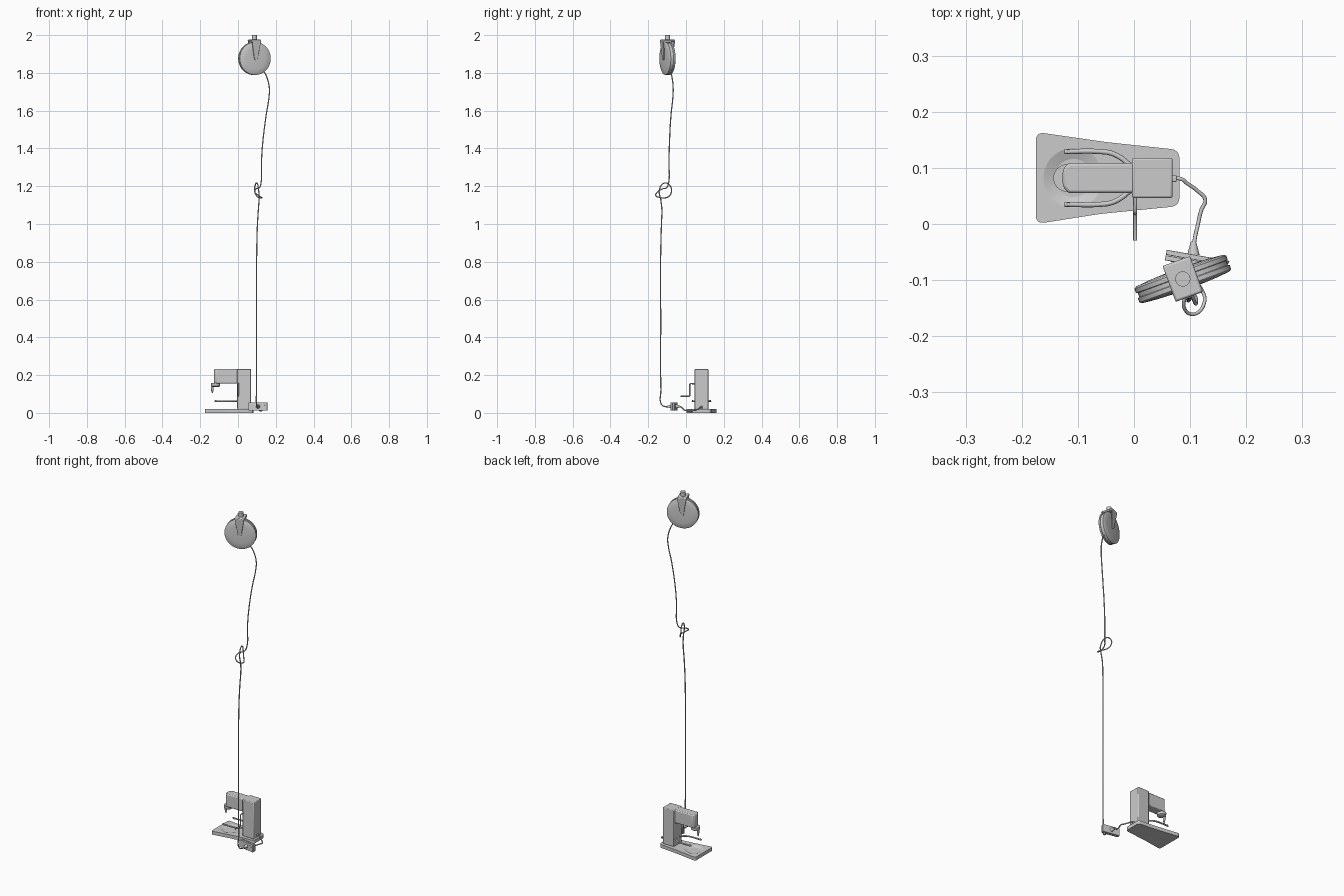
import bpy, bmesh
from math import sin, cos, pi, radians
from mathutils import Vector, Matrix

if "Cube" in bpy.data.objects:
    bpy.data.objects.remove(bpy.data.objects["Cube"])


def finish(name, bm, loc=(0, 0, 0), rot=(0, 0, 0), bevel=0, seg=2, angle=35):
    bmesh.ops.recalc_face_normals(bm, faces=bm.faces)
    me = bpy.data.meshes.new(name)
    bm.to_mesh(me)
    bm.free()
    ob = bpy.data.objects.new(name, me)
    bpy.context.collection.objects.link(ob)
    ob.location, ob.rotation_euler = loc, rot
    if bevel:
        m = ob.modifiers.new("bevel", 'BEVEL')
        m.width, m.segments, m.limit_method = bevel, seg, 'ANGLE'
    if angle:
        bpy.ops.object.select_all(action='DESELECT')
        ob.select_set(True)
        bpy.context.view_layer.objects.active = ob
        bpy.ops.object.shade_smooth_by_angle(angle=radians(angle))
    return ob


def prism(name, pts, a, b, plane='XY', **kw):
    bm = bmesh.new()
    def put(p, h):
        return (p[0], p[1], h) if plane == 'XY' else (p[0], h, p[1])
    f = bm.faces.new([bm.verts.new(put(p, a)) for p in pts])
    r = bmesh.ops.extrude_face_region(bm, geom=[f])
    off = Vector(put((0, 0), b - a))
    bmesh.ops.translate(bm, vec=off, verts=[v for v in r['geom'] if isinstance(v, bmesh.types.BMVert)])
    return finish(name, bm, **kw)


def rect(x0, x1, y0, y1):
    return [(x0, y0), (x1, y0), (x1, y1), (x0, y1)]


def rounded(pts, r, n=5):
    out = []
    for i, p in enumerate(pts):
        p = Vector(p)
        a = p + (Vector(pts[i - 1]) - p).normalized() * r
        c = p + (Vector(pts[(i + 1) % len(pts)]) - p).normalized() * r
        out += [a * (1 - t) ** 2 + p * 2 * t * (1 - t) + c * t * t for t in (k / n for k in range(n + 1))]
    return out


def lathe(name, prof, n=32, axis='Z', **kw):
    # profile is (radius, height) along the chosen axis
    bm = bmesh.new()
    rings = []
    for r, h in prof:
        ring = []
        for i in range(n):
            c, s = r * cos(2 * pi * i / n), r * sin(2 * pi * i / n)
            ring.append(bm.verts.new((c, s, h) if axis == 'Z' else (c, h, s)))
        rings.append(ring)
    for a, b in zip(rings, rings[1:]):
        for i in range(n):
            bm.faces.new((a[i], a[(i + 1) % n], b[(i + 1) % n], b[i]))
    bm.faces.new(rings[0])
    bm.faces.new(rings[-1])
    return finish(name, bm, **kw)


def tube(name, pts, r, kind='smooth', res=6):
    cu = bpy.data.curves.new(name, 'CURVE')
    cu.dimensions, cu.bevel_depth, cu.bevel_resolution = '3D', r, 2
    cu.use_fill_caps, cu.resolution_u = True, res
    sp = cu.splines.new('BEZIER')
    sp.bezier_points.add(len(pts) - 1)
    for bp, p in zip(sp.bezier_points, pts):
        bp.co = p
        bp.handle_left_type = bp.handle_right_type = 'AUTO' if kind == 'smooth' else 'VECTOR'
    ob = bpy.data.objects.new(name, cu)
    bpy.context.collection.objects.link(ob)
    return ob


CY = 0.082  # centre line of the machine

# flared base plate with a shallow dish under the head
base = prism("base_plate", rounded([(-.175, 0), (-.06, .018), (.081, .032), (.081, .132),
                                    (-.05, .146), (-.175, .164)], .016), 0, .02, angle=0)
dish = lathe("dish_cutter", [(.034, .013), (.056, .021), (.056, .03)], n=48, loc=(-.108, CY, 0), angle=0)
dish.hide_render = True
dish.hide_set(True)
m = base.modifiers.new("dish", 'BOOLEAN')
m.operation, m.object, m.solver = 'DIFFERENCE', dish, 'EXACT'

# column and arm
prism("column", rect(-.004, .069, .046, .118), .018, .233, bevel=.004)
prism("arm", [(.01, .055), (.01, .109), (-.117, .109), (-.127, .097), (-.127, .067), (-.117, .055)],
      .156, .232, bevel=.005)
prism("arm_fillet", [(0, .158), (-.012, .158), (-.007, .155), (-.003, .15), (0, .142)], .056, .108, 'XZ')

# working head and needle under the arm tip
lathe("head", [(.018, .138), (.024, .142), (.025, .158)], n=16, loc=(-.119, CY, 0))
lathe("needle", [(.002, .104), (.006, .118), (.007, .14)], n=12, loc=(-.136, CY, 0))

# pair of guide rails reaching out from the column
for s, side in ((1, "back"), (-1, "front")):
    pts = [(-.124, .047), (-.06, .047), (-.04, .044), (-.022, .035), (-.008, .024), (.01, .016)]
    tube("guide_rail_" + side, [(x, CY + s * y, .061) for x, y in pts], .0045)
    lathe("rail_peg_" + side, [(.0035, .057), (.0035, .067)], n=10, loc=(-.117, CY + s * .047, 0))

# hand crank on the front of the column
tube("crank", [(.002, .05, .155), (.002, .024, .155), (.002, .02, .151), (.002, .02, .092),
               (.002, .016, .088), (.002, -.029, .088)], .0036, 'straight')

# power strip, turned slightly
SC, SR = Vector((.106, -.064, .034)), radians(-10)
RS = Matrix.Rotation(SR, 3, 'Z')
for y0, y1, n in ((-.0095, -.0004, "front"), (.0004, .0095, "back")):
    prism("strip_shell_" + n, rounded(rect(-.05, .05, -.022, .022), .004, 3), y0, y1, 'XZ',
          loc=SC, rot=(0, 0, SR), bevel=.0012)
for i in (-1, 0, 1):
    lathe("socket", [(.011, -.0105), (.011, -.009)], n=20, axis='Y',
          loc=SC + RS @ Vector((i * .029, 0, 0)), rot=(0, 0, SR))
for s, side in ((1, "back"), (-1, "front")):
    lathe("strain_relief_" + side, [(.011, s * .009), (.009, s * .017), (.0045, s * .033)],
          n=14, axis='Y', loc=SC)

# short lead between strip and machine
tube("machine_lead", [(.106, -.045, .034), (.108, -.028, .032), (.113, -.005, .014), (.12, .025, .012),
                      (.127, .043, .013), (.112, .06, .018), (.094, .073, .026), (.085, .08, .03),
                      (.065, .081, .03)], .0035)
prism("lead_bush", rect(.066, .076, .075, .087), .024, .036, bevel=.002)

# long hanging cord with a loose knot
tube("hanging_cord", [
    (.106, -.085, .034), (.102, -.113, .034), (.098, -.13, .045), (.098, -.133, .12), (.098, -.134, .5),
    (.099, -.134, .85), (.103, -.13, 1.0), (.108, -.128, 1.08), (.111, -.134, 1.13), (.109, -.141, 1.18),
    (.1, -.115, 1.217), (.091, -.086, 1.205), (.088, -.077, 1.175), (.1, -.09, 1.147), (.122, -.12, 1.138),
    (.126, -.137, 1.14), (.11, -.16, 1.15), (.091, -.153, 1.167), (.093, -.127, 1.185), (.114, -.102, 1.193),
    (.123, -.091, 1.225), (.124, -.09, 1.32), (.13, -.088, 1.42), (.148, -.08, 1.57), (.165, -.069, 1.68),
    (.166, -.068, 1.72), (.155, -.073, 1.77), (.139, -.08, 1.804), (.12, -.086, 1.82)], .0032)

# cord reel, turned on its hanger
RC, RR = Vector((.087, -.098, 1.876)), radians(20)
RM = Matrix.Rotation(RR, 3, 'Z')
half = [(.02, .02), (.055, .0185), (.082, .016), (.087, .013), (.087, .005), (.084, .004)]
lathe("cord_reel", half + [(r, -h) for r, h in reversed(half)], n=48, axis='Y', loc=RC, rot=(0, 0, RR))
lathe("reel_axle", [(.008, -.026), (.008, .026)], n=16, axis='Y', loc=RC, rot=(0, 0, RR))

# hanger: top plate, two tapered legs and a ceiling stud
prism("hanger_top", rect(-.026, .026, -.034, .034), .09, .1, loc=RC, rot=(0, 0, RR), bevel=.004)
leg = [(-.026, 0), (.026, 0), (.01, -.093)] + \
      [(.01 * cos(a), -.093 + .01 * sin(a)) for a in (-.25 * pi, -.5 * pi, -.75 * pi)] + [(-.01, -.093)]
for s, side in ((1, "back"), (-1, "front")):
    prism("hanger_leg_" + side, leg, -.003, .003, 'XZ', loc=RC + RM @ Vector((0, s * .031, .095)),
          rot=(-s * .08, 0, RR), bevel=.001)
lathe("ceiling_stud", [(.0135, .097), (.0135, .124)], n=20, loc=RC)
